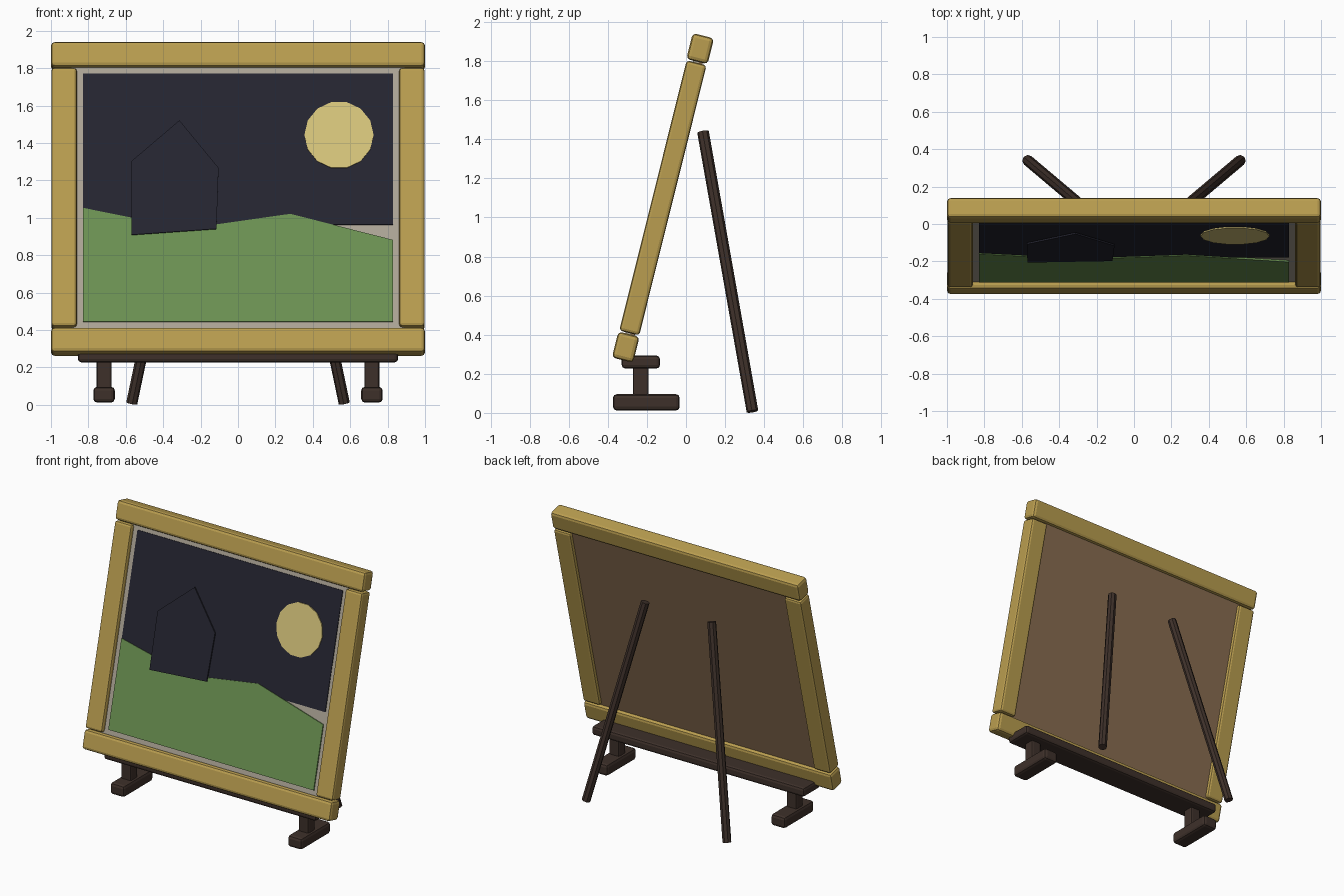
import bpy, bmesh, math
from mathutils import Matrix, Vector

cube = bpy.data.objects.get("Cube")
if cube:
    bpy.data.objects.remove(cube, do_unlink=True)


def material(name, rgb):
    m = bpy.data.materials.new(name)
    m.use_nodes = True
    m.diffuse_color = (*rgb, 1)
    m.node_tree.nodes["Principled BSDF"].inputs["Base Color"].default_value = (*rgb, 1)
    return m


GOLD = material("gold wood", (0.49, 0.34, 0.08))
DARK = material("dark wood", (0.048, 0.03, 0.023))
LINEN = material("bare canvas", (0.42, 0.38, 0.31))
BOARD = material("brown backing", (0.25, 0.155, 0.083))
NIGHT = material("night blue", (0.018, 0.018, 0.03))
GRASS = material("grass green", (0.15, 0.29, 0.085))
MOON = material("moon yellow", (0.67, 0.55, 0.195))

# Leaning frame: local x across, y towards the back, z up the slope
TILT = math.radians(14)
CENTRE = Vector((0, -0.118, 1.10))
LEAN = Matrix.Translation(CENTRE) @ Matrix.Rotation(-TILT, 4, 'X')


def finish(bm, name, mat, matrix=None):
    bmesh.ops.recalc_face_normals(bm, faces=bm.faces)
    mesh = bpy.data.meshes.new(name)
    bm.to_mesh(mesh)
    bm.free()
    mesh.materials.append(mat)
    ob = bpy.data.objects.new(name, mesh)
    ob.matrix_world = matrix or Matrix()
    bpy.context.scene.collection.objects.link(ob)
    return ob


def box(name, centre, size, mat, bevel=0.0, matrix=None):
    bm = bmesh.new()
    bmesh.ops.create_cube(bm, size=1)
    bmesh.ops.scale(bm, vec=size, verts=bm.verts)
    bmesh.ops.translate(bm, vec=centre, verts=bm.verts)
    ob = finish(bm, name, mat, matrix)
    if bevel:
        mod = ob.modifiers.new("rounded edges", 'BEVEL')
        mod.width = bevel
        mod.segments = 2
    return ob


def plate(name, outline, back, front, mat):
    """Thin painted shape; outline is given as upright (x, height) points."""
    bm = bmesh.new()
    verts = []
    for x, z in outline:
        v = (z - CENTRE.z - front * math.sin(TILT)) / math.cos(TILT)
        verts.append(bm.verts.new((x, -front, v)))
    face = bm.faces.new(verts)
    ext = bmesh.ops.extrude_face_region(bm, geom=[face])
    moved = [g for g in ext["geom"] if isinstance(g, bmesh.types.BMVert)]
    bmesh.ops.translate(bm, vec=(0, front - back, 0), verts=moved)
    finish(bm, name, mat, LEAN)


def rod(name, a, b, radius, mat):
    a, b = Vector(a), Vector(b)
    bm = bmesh.new()
    bmesh.ops.create_cone(bm, cap_ends=True, segments=8, radius1=radius,
                          radius2=radius, depth=(b - a).length)
    turn = (b - a).to_track_quat('Z', 'Y').to_matrix().to_4x4()
    finish(bm, name, mat, Matrix.Translation((a + b) / 2) @ turn)


# Gold frame
for name, z in (("top_rail", 0.787), ("bottom_rail", -0.787)):
    box(name, (0, 0, z), (2, 0.112, 0.137), GOLD, 0.02, LEAN)
for side, s in (("left", 1), ("right", -1)):
    box(side + "_stile", (s * 0.93, 0, 0), (0.136, 0.105, 1.425), GOLD, 0.016, LEAN)

# Canvas and backing board
box("canvas", (0, -0.005, 0), (1.78, 0.03, 1.48), LINEN, 0, LEAN)
box("backing_board", (0, 0.02, 0), (1.78, 0.02, 1.48), BOARD, 0, LEAN)

# Painted landscape
W = 0.828
plate("night_sky", [(-W, 0.963), (W, 0.963), (W, 1.772), (-W, 1.772)],
      0.019, 0.025, NIGHT)
plate("grass_hills", [(-W, 0.444), (W, 0.444), (W, 0.882), (0.28, 1.021),
                      (-0.275, 0.942), (-W, 1.053)], 0.021, 0.03, GRASS)
moon = []
for i in range(14):
    a = math.tau * (i + 0.5) / 14 + math.pi / 2
    moon.append((0.54 + 0.185 * math.cos(a), 1.443 + 0.18 * math.sin(a)))
plate("moon", moon, 0.024, 0.032, MOON)
plate("house", [(-0.57, 0.909), (-0.115, 0.941), (-0.104, 1.267),
                (-0.313, 1.521), (-0.573, 1.30)], 0.03, 0.0395, NIGHT)

# Stand: tray, posts, feet and splayed rear props
box("tray", (0, -0.231, 0.26), (1.712, 0.196, 0.066), DARK, 0.018)
for side, s in (("left", 1), ("right", -1)):
    box(side + "_post", (s * 0.716, -0.231, 0.16), (0.08, 0.08, 0.17), DARK, 0.012)
    box(side + "_foot", (s * 0.716, -0.203, 0.054), (0.115, 0.342, 0.084), DARK, 0.02)
    rod(side + "_rear_prop", (s * 0.568, 0.34, 0.008), (s * 0.268, 0.087, 1.438),
        0.03, DARK)
